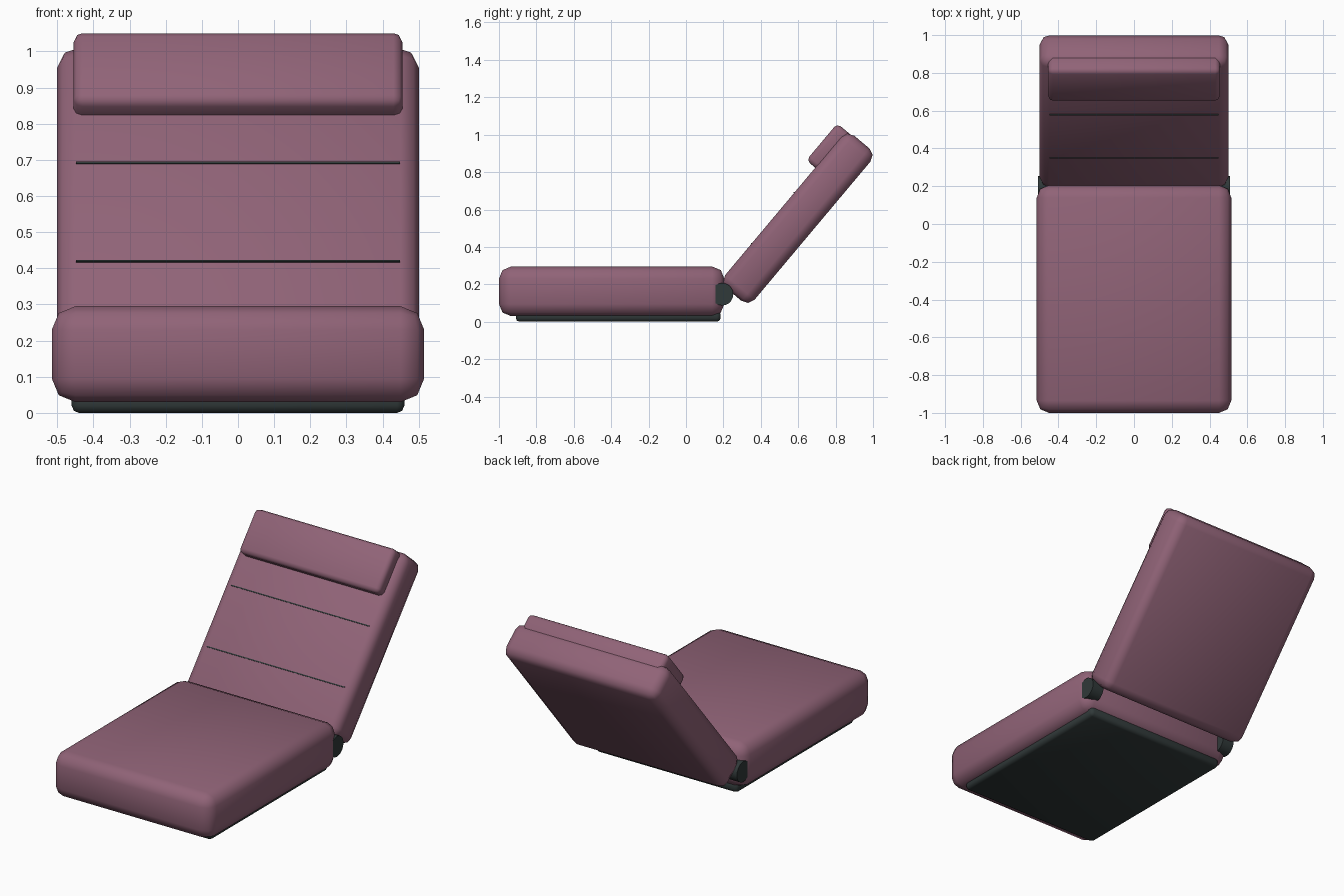
import bpy, math
from mathutils import Matrix, Vector

if "Cube" in bpy.data.objects:
    bpy.data.objects.remove(bpy.data.objects["Cube"])


def material(name, rgb):
    m = bpy.data.materials.new(name)
    m.diffuse_color = (*rgb, 1)
    m.use_nodes = True
    m.node_tree.nodes["Principled BSDF"].inputs["Base Color"].default_value = m.diffuse_color
    return m


FABRIC = material("mauve fabric", (0.28, 0.125, 0.185))
DARK = material("dark charcoal", (0.030, 0.041, 0.041))

# Backrest frame: local y runs up the slope, local z points out of its front face
TILT = Matrix.Rotation(math.radians(50), 4, 'X')


def finish(ob, name, mat, bevel=0, segments=2):
    ob.name = name
    ob.data.materials.append(mat)
    if bevel:
        b = ob.modifiers.new("rounded edges", 'BEVEL')
        b.width, b.segments, b.limit_method = bevel, segments, 'ANGLE'
        bpy.ops.object.modifier_apply(modifier=b.name)
        bpy.ops.object.shade_smooth_by_angle(angle=math.radians(60))
    return ob


def cushion(name, lo, hi, mat, bevel=0, frame=Matrix()):
    """Rounded box between two corners, placed in the given frame."""
    lo, hi = Vector(lo), Vector(hi)
    bpy.ops.mesh.primitive_cube_add(size=1)
    ob = bpy.context.object
    ob.data.transform(Matrix.Translation((lo + hi) / 2) @ Matrix.Diagonal((*(hi - lo), 1)))
    finish(ob, name, mat, bevel)
    ob.matrix_world = frame
    return ob


# Seat and its base
cushion("base", (-0.46, -0.91, 0), (0.46, 0.185, 0.06), DARK, 0.02)
cushion("seat", (-0.515, -1, 0.03), (0.515, 0.205, 0.295), FABRIC, 0.065)

# Reclined back with head cushion
cushion("backrest", (-0.5, 0.276, -0.205), (0.5, 1.34, 0), FABRIC, 0.05, TILT)
cushion("headrest", (-0.455, 1.075, -0.06), (0.455, 1.332, 0.062), FABRIC, 0.025, TILT)

# Stitched seams across the backrest
for label, u in (("lower", 0.546), ("upper", 0.901)):
    cushion(label + "_seam", (-0.448, u - 0.003, -0.004), (0.448, u + 0.003, 0.004), DARK, 0, TILT)

# Hinge caps at both sides
for label, side in (("left", -1), ("right", 1)):
    bpy.ops.mesh.primitive_cylinder_add(vertices=20, radius=0.06, depth=0.075,
                                        location=(side * 0.4705, 0.193, 0.147),
                                        rotation=(0, math.pi / 2, 0))
    finish(bpy.context.object, label + "_hinge", DARK)
    bpy.ops.object.shade_smooth_by_angle(angle=math.radians(40))
